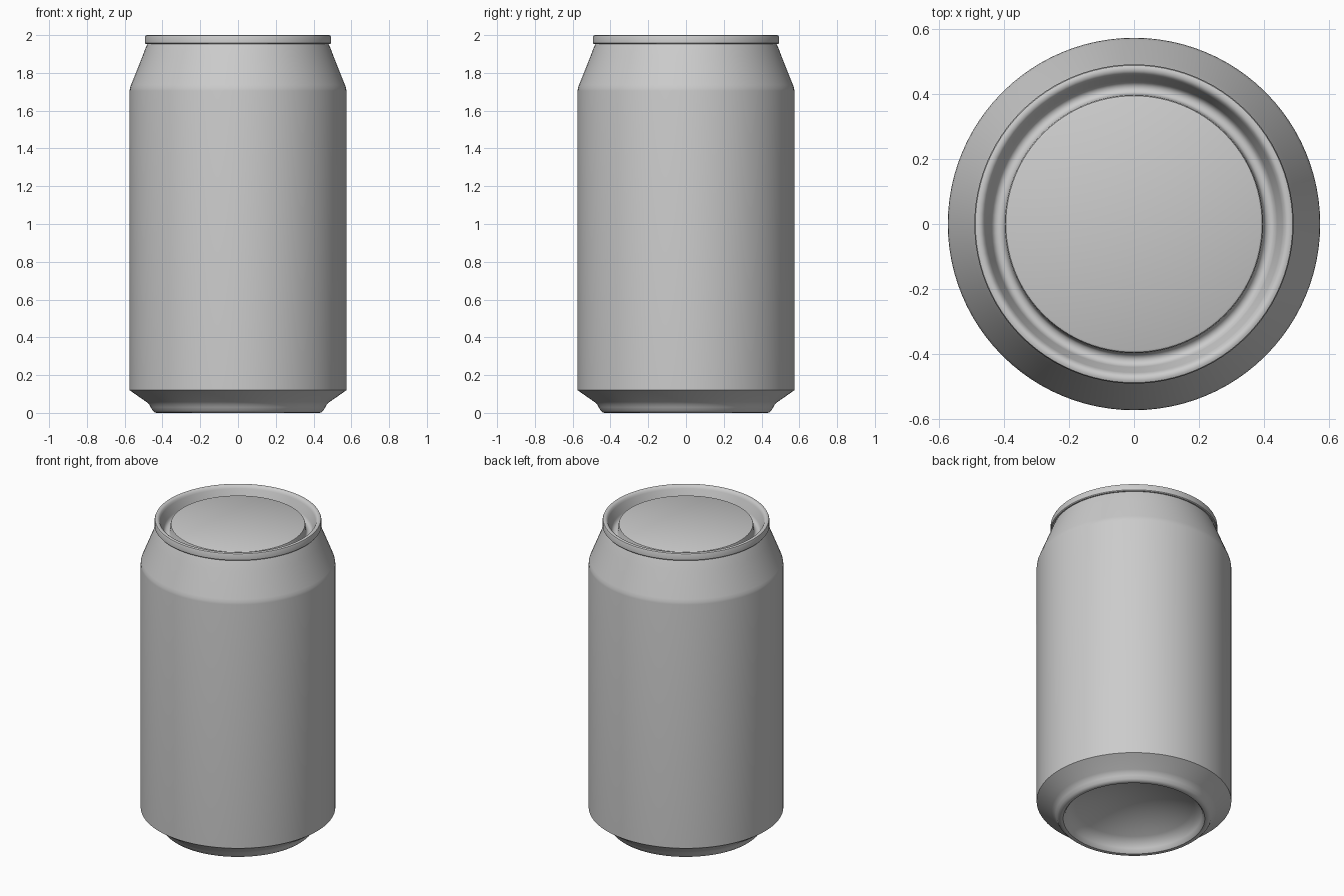
import bpy, bmesh, math

if "Cube" in bpy.data.objects:
    bpy.data.objects.remove(bpy.data.objects["Cube"])

SEG = 96

metal = bpy.data.materials.new("grey_aluminium")
metal.diffuse_color = (0.6, 0.6, 0.6, 1)
metal.use_nodes = True
metal.node_tree.nodes["Principled BSDF"].inputs["Base Color"].default_value = metal.diffuse_color


def lathe(name, profile):
    """Spin a list of (radius, z) points round the z axis."""
    bm = bmesh.new()
    rings = []
    for r, z in profile:
        if r == 0:
            rings.append([bm.verts.new((0, 0, z))] * SEG)
        else:
            rings.append([bm.verts.new((r * math.cos(2 * math.pi * j / SEG),
                                        r * math.sin(2 * math.pi * j / SEG), z))
                          for j in range(SEG)])
    for a, b in zip(rings, rings[1:]):
        for j in range(SEG):
            k = (j + 1) % SEG
            quad = list(dict.fromkeys((a[j], a[k], b[k], b[j])))
            bm.faces.new(quad)
    me = bpy.data.meshes.new(name)
    bm.to_mesh(me)
    bm.free()
    me.materials.append(metal)
    ob = bpy.data.objects.new(name, me)
    bpy.context.collection.objects.link(ob)
    bpy.ops.object.select_all(action='DESELECT')
    ob.select_set(True)
    bpy.context.view_layer.objects.active = ob
    bpy.ops.object.shade_smooth_by_angle(angle=math.radians(35))
    return ob


# Can body: concave base dome, foot ring, wall and tapered neck
dome = [(0.385 * i / 10, 0.06 + 0.11 * (1 - (i / 10) ** 2)) for i in range(11)]
foot = [(0.40, 0.03), (0.408, 0.012), (0.418, 0.002), (0.43, 0.0), (0.442, 0.003),
        (0.452, 0.012), (0.462, 0.03), (0.471, 0.046), (0.485, 0.058)]
wall = [(0.574, 0.12), (0.574, 1.705), (0.572, 1.72), (0.566, 1.737)]
neck = [(0.505, 1.89), (0.490, 1.93), (0.480, 1.952)]
lathe("can_body", dome + foot + wall + neck)

# Lid: rolled rim, inner wall, rounded groove and raised centre panel
rim = [(0.476, 1.952), (0.488, 1.952), (0.492, 1.957), (0.492, 1.99), (0.489, 1.997),
       (0.482, 2.0), (0.472, 1.999), (0.464, 1.993)]
groove = [(0.458, 1.98), (0.441, 1.925), (0.436, 1.913), (0.427, 1.906),
          (0.417, 1.905), (0.407, 1.909), (0.401, 1.918)]
panel = [(0.398, 1.955), (0.395, 1.964), (0.389, 1.967), (0, 1.967)]
lathe("can_lid", rim + groove + panel)
